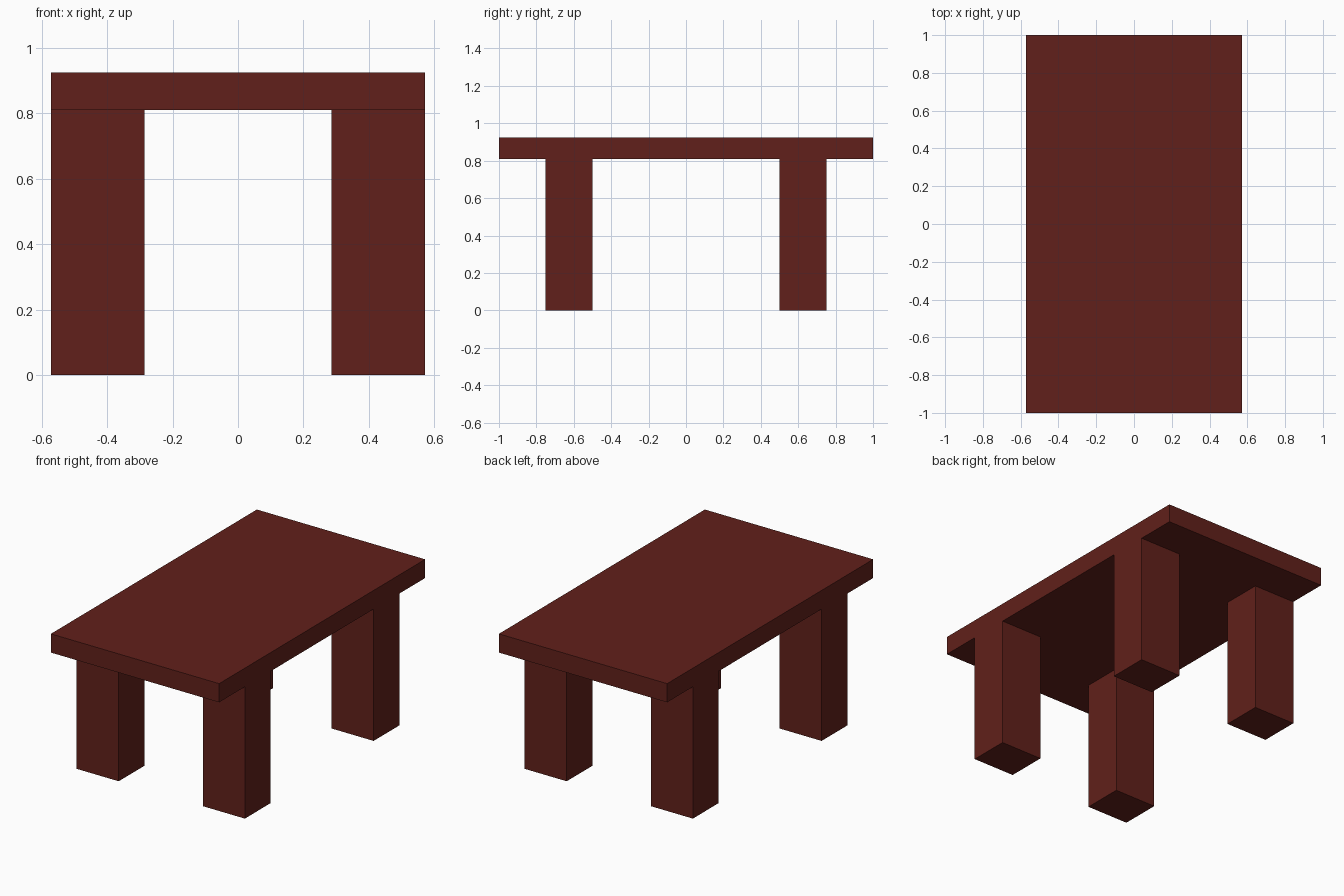
import bpy

if "Cube" in bpy.data.objects:
    bpy.data.objects.remove(bpy.data.objects["Cube"])

wood = bpy.data.materials.new("dark_red_wood")
wood.diffuse_color = (0.12, 0.0145, 0.0105, 1)
wood.use_nodes = True
wood.node_tree.nodes["Principled BSDF"].inputs["Base Color"].default_value = wood.diffuse_color

HALF_X, HALF_Y = 0.572, 1.0
LEG_TOP, TABLE_TOP = 0.81, 0.925


def box(name, x, y, z):
    """Axis-aligned box from (min, max) ranges."""
    ranges = (x, y, z)
    bpy.ops.mesh.primitive_cube_add(size=1, location=[(a + b) / 2 for a, b in ranges])
    ob = bpy.context.object
    ob.name = name
    ob.scale = [b - a for a, b in ranges]
    bpy.ops.object.transform_apply(location=False, rotation=False, scale=True)
    ob.data.materials.append(wood)
    return ob


# Table top
box("table_top", (-HALF_X, HALF_X), (-HALF_Y, HALF_Y), (LEG_TOP, TABLE_TOP))

# Four legs, flush with the long sides
for side, sx in (("left", -1), ("right", 1)):
    for end, sy in (("front", -1), ("back", 1)):
        x = sorted((sx * 0.286, sx * HALF_X))
        y = sorted((sy * 0.5, sy * 0.75))
        box(f"{end}_{side}_leg", x, y, (0, LEG_TOP))
